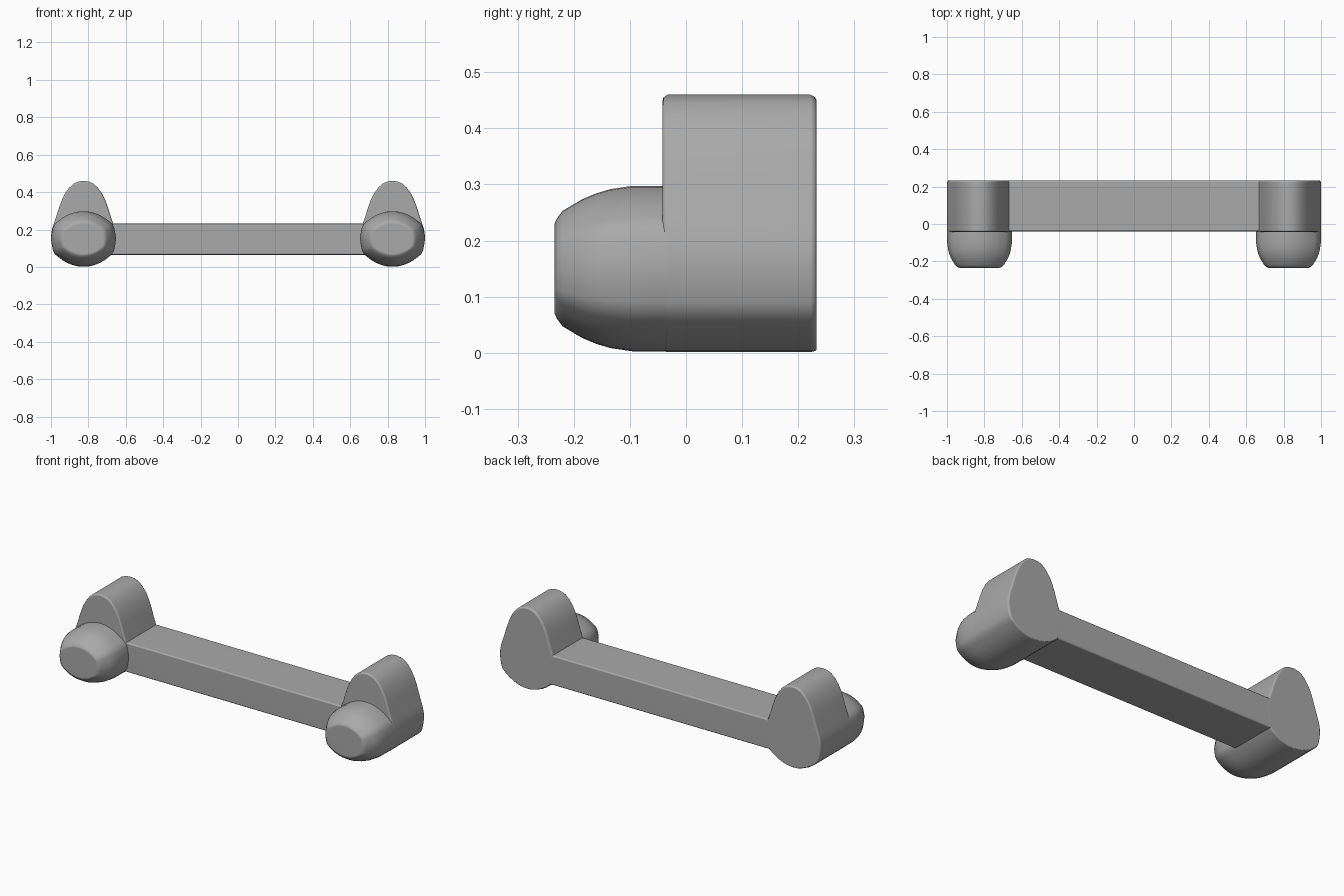
import bpy, bmesh, math

if "Cube" in bpy.data.objects:
    bpy.data.objects.remove(bpy.data.objects["Cube"])

CX, CZ = 0.826, 0.15  # centre of each end piece

# Dark grey for every part
grey = bpy.data.materials.new("dark_grey")
grey.diffuse_color = (.4, .4, .4, 1)
grey.use_nodes = True
grey.node_tree.nodes["Principled BSDF"].inputs["Base Color"].default_value = grey.diffuse_color


def finish(name, bm, mirror=True, angle=50):
    bmesh.ops.recalc_face_normals(bm, faces=bm.faces)
    me = bpy.data.meshes.new(name)
    bm.to_mesh(me)
    bm.free()
    me.materials.append(grey)
    ob = bpy.data.objects.new(name, me)
    bpy.context.collection.objects.link(ob)
    bpy.ops.object.select_all(action='DESELECT')
    ob.select_set(True)
    bpy.context.view_layer.objects.active = ob
    bpy.ops.object.shade_smooth_by_angle(angle=math.radians(angle))
    if mirror:
        ob.modifiers.new("mirror", 'MIRROR')
    # Keeps the large flat ends evenly shaded
    weighted = ob.modifiers.new("weighted", 'WEIGHTED_NORMAL')
    weighted.keep_sharp = True
    return ob


def loft(name, half, rings):
    """Symmetric xz outline swept along y; each ring is (y, x scale, z scale)."""
    outline = half + [(-x, z) for x, z in reversed(half[1:-1])]
    bm = bmesh.new()
    loops = [[bm.verts.new((CX + x * sx, y, CZ + z * sz)) for x, z in outline]
             for y, sx, sz in rings]
    n = len(outline)
    for a, b in zip(loops, loops[1:]):
        for i in range(n):
            j = (i + 1) % n
            bm.faces.new((a[i], a[j], b[j], b[i]))
    bm.faces.new(loops[0])
    bm.faces.new(loops[-1])
    return finish(name, bm)


# Half outlines from bottom to top, relative to the end-piece centre
lower = [(0, -.149), (.03, -.147), (.06, -.139), (.09, -.127), (.115, -.112),
         (.14, -.093), (.155, -.079), (.164, -.06), (.17, -.03), (.174, 0)]
knob_half = lower + [(x, -z) for x, z in reversed(lower[:-1])]
bracket_half = lower + [(.172, .03), (.166, .06), (.156, .09), (.144, .125),
                        (.13, .17), (.115, .21), (.097, .245), (.075, .275),
                        (.05, .297), (.025, .307), (0, .31)]

# Rounded knobs on the front
loft("front_knob", knob_half, [
    (-.234, .62, .54), (-.230, .68, .60), (-.22, .745, .69), (-.185, .87, .83),
    (-.16, .93, .90), (-.135, .965, .95), (-.095, 1, .99), (-.04, 1, .99),
    (0, 1, .99)])

# Upright end brackets with softened edges
loft("end_bracket", bracket_half, [
    (-.042, .94, .965), (-.040, .975, .985), (-.033, 1, 1), (.222, 1, 1),
    (.230, .975, .985), (.233, .94, .965)])

# Long bar between the brackets
bm = bmesh.new()
bmesh.ops.create_cube(bm, size=1)
for v in bm.verts:
    v.co = (v.co.x * 1.6, .0965 + v.co.y * .271, .148 + v.co.z * .166)
bmesh.ops.bevel(bm, geom=[e for e in bm.edges
                          if abs(e.verts[0].co.x - e.verts[1].co.x) > 1],
                offset=.008, segments=3, profile=.5, affect='EDGES')
finish("cross_bar", bm, mirror=False)
